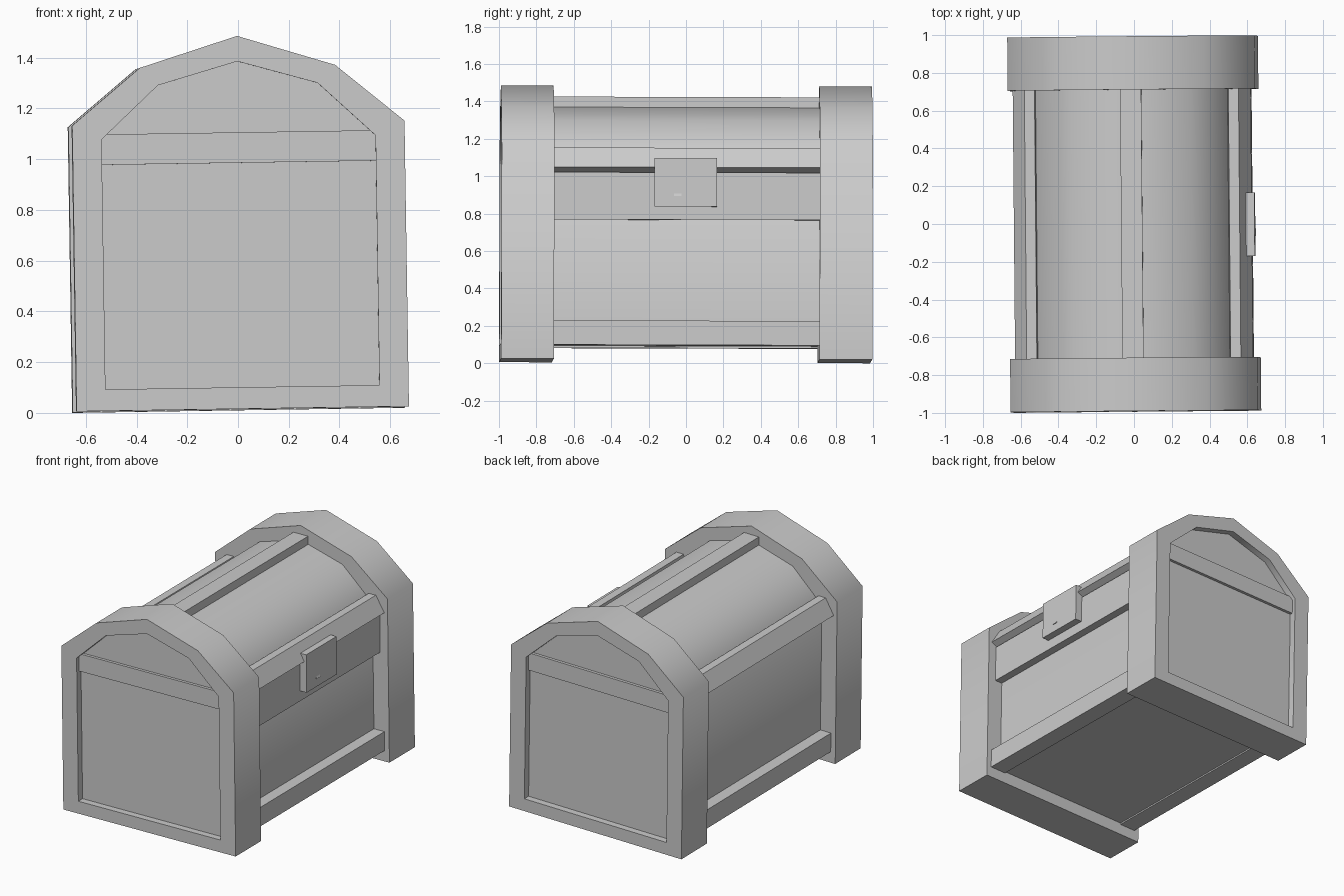
import bpy, bmesh, math
from mathutils import Matrix

if "Cube" in bpy.data.objects:
    bpy.data.objects.remove(bpy.data.objects["Cube"])

# The whole chest leans very slightly
LEAN = (Matrix.Translation((0.01, -0.002, 0.013)) @ Matrix.Rotation(0.009, 4, 'Z')
        @ Matrix.Rotation(-0.0155, 4, 'Y') @ Matrix.Rotation(-0.003, 4, 'X'))


def finish(bm, name, smooth=False):
    bmesh.ops.recalc_face_normals(bm, faces=bm.faces)
    me = bpy.data.meshes.new(name)
    bm.to_mesh(me)
    bm.free()
    me.transform(LEAN)
    ob = bpy.data.objects.new(name, me)
    bpy.context.collection.objects.link(ob)
    if smooth:
        bpy.ops.object.select_all(action='DESELECT')
        ob.select_set(True)
        bpy.context.view_layer.objects.active = ob
        bpy.ops.object.shade_smooth_by_angle(angle=math.radians(60))
    return ob


def prism(name, profile, y0, y1, smooth=False):
    """Extrude an XZ profile along Y."""
    bm = bmesh.new()
    a, b = [[bm.verts.new((x, y, z)) for x, z in profile] for y in (y0, y1)]
    n = len(profile)
    bm.faces.new(a)
    bm.faces.new(b)
    for i in range(n):
        j = (i + 1) % n
        bm.faces.new((a[i], a[j], b[j], b[i]))
    return finish(bm, name, smooth)


def ring(name, outer, inner, y0, y1):
    """Extrude the band between two matching XZ outlines along Y."""
    bm = bmesh.new()
    loops = [[bm.verts.new((x, y, z)) for x, z in p]
             for p, y in ((outer, y0), (outer, y1), (inner, y1), (inner, y0))]
    n = len(outer)
    for k in range(4):
        a, b = loops[k], loops[(k + 1) % 4]
        for i in range(n):
            j = (i + 1) % n
            bm.faces.new((a[i], a[j], b[j], b[i]))
    return finish(bm, name, True)


def rect(x0, x1, z0, z1):
    return [(x0, z0), (x1, z0), (x1, z1), (x0, z1)]


def arch(w, z0, eave, sx, sz, top):
    return [(-w, z0), (w, z0), (w, eave), (sx, sz), (0, top), (-sx, sz), (-w, eave)]


outer = arch(0.655, 0.0, 1.126, 0.385, 1.35, 1.47)
inner = arch(0.54, 0.085, 1.07, 0.315, 1.28, 1.37)

# Chest body with arched lid
prism("chest_body", inner, -0.945, 0.945, True)

# End frames and the band across each end panel
for s, tag in ((-1, "front"), (1, "back")):
    lo, hi = sorted((s * 0.71, s * 0.992))
    ring(tag + "_end_frame", outer, inner, lo, hi)
    lo, hi = sorted((s * 0.94, s * 0.965))
    prism(tag + "_end_band", rect(-0.55, 0.55, 0.97, 1.09), lo, hi)

# Bottom rails and lid rails on both sides
lid_rail = [(0.513, 1.13), (0.567, 1.13), (0.63, 1.025), (0.57, 0.995), (0.5, 1.05)]
for s, tag in ((-1, "left"), (1, "right")):
    prism(tag + "_bottom_rail", [(s * x, z) for x, z in rect(0.5, 0.62, 0.075, 0.205)], -0.73, 0.73)
    prism(tag + "_lid_rail", [(s * x, z) for x, z in lid_rail], -0.73, 0.73)

# Upper body rail on the opening side, ridge beam along the top
prism("upper_body_rail", rect(0.5, 0.595, 0.745, 0.998), -0.73, 0.73)
prism("ridge_beam", rect(-0.056, 0.056, 1.3, 1.41), -0.73, 0.73)

# Lock plate with small keyhole mark
prism("lock_plate", rect(0.585, 0.645, 0.815, 1.075), -0.175, 0.16)
prism("keyhole_mark", [(0.64, 0.87), (0.65, 0.87), (0.64, 0.90)], -0.07, -0.03)
